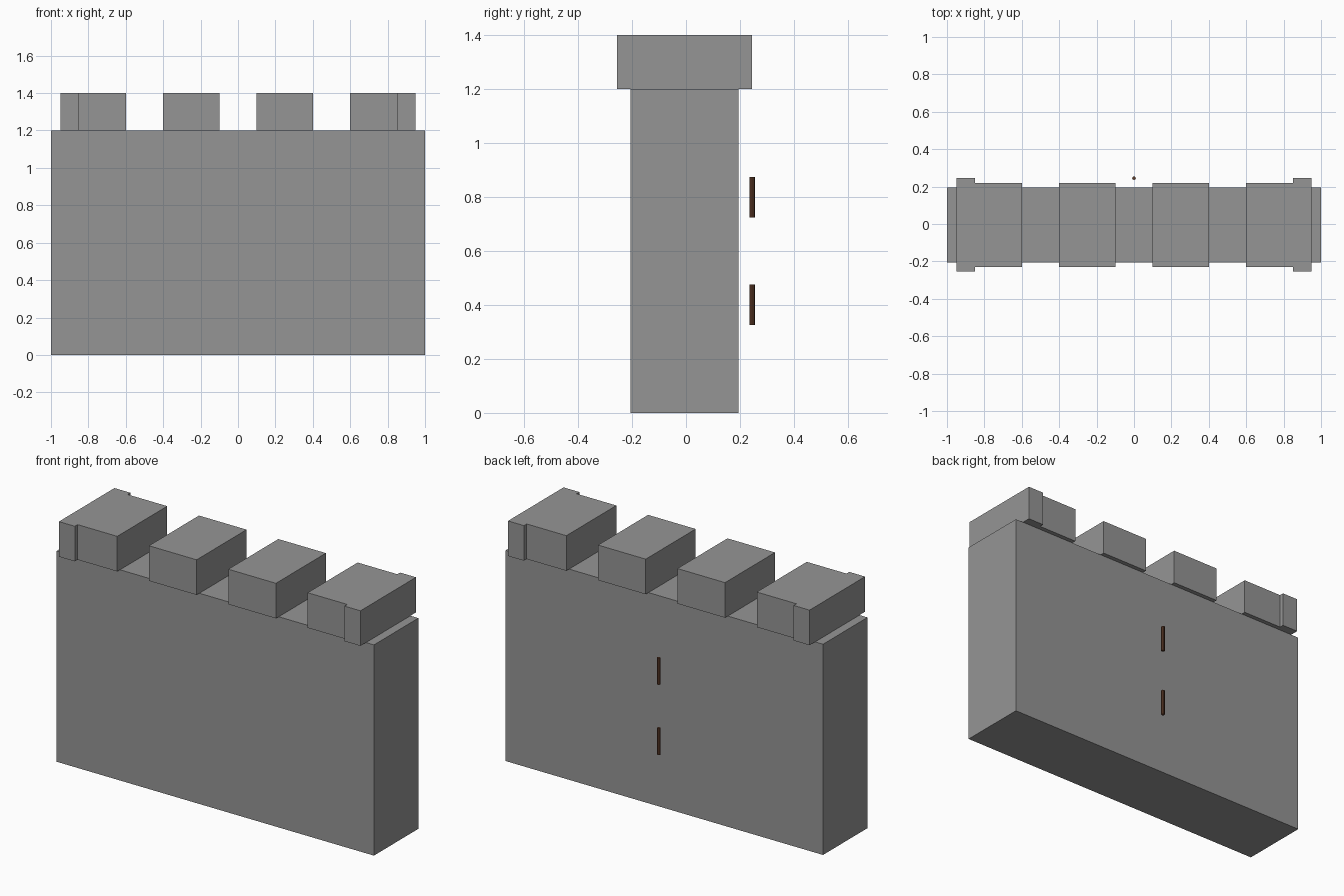
import bpy
import math

if "Cube" in bpy.data.objects:
    bpy.data.objects.remove(bpy.data.objects["Cube"])

Y0 = -0.005  # wall sits slightly forward so the whole model is centred


def material(name, rgb):
    m = bpy.data.materials.new(name)
    m.diffuse_color = (*rgb, 1.0)
    m.use_nodes = True
    m.node_tree.nodes["Principled BSDF"].inputs["Base Color"].default_value = m.diffuse_color
    return m


stone = material("stone_grey", (0.3, 0.3, 0.3))
wood = material("dark_brown", (0.115, 0.045, 0.023))


def box(name, centre, size, mat):
    bpy.ops.mesh.primitive_cube_add(size=1, location=centre)
    ob = bpy.context.object
    ob.name = name
    ob.scale = size
    bpy.ops.object.transform_apply(location=False, rotation=False, scale=True)
    ob.data.materials.append(mat)
    return ob


# Wall body
box("wall", (0, Y0, 0.6), (2.0, 0.4, 1.2), stone)

# Battlements along the top
for i, x in enumerate((-0.75, -0.25, 0.25, 0.75)):
    box(f"merlon_{i + 1}", (x, Y0, 1.3), (0.3, 0.45, 0.2), stone)

# Wider end blocks on the outer battlements
for side, x in (("left", -0.9), ("right", 0.9)):
    box(f"end_block_{side}", (x, Y0, 1.3), (0.1, 0.5, 0.2), stone)

# Small upright pegs behind the wall
for level, z in (("lower", 0.4), ("upper", 0.8)):
    bpy.ops.mesh.primitive_cylinder_add(
        vertices=8, radius=0.01, depth=0.15, location=(0, 0.25 + Y0, z))
    peg = bpy.context.object
    peg.name = f"peg_{level}"
    peg.data.materials.append(wood)
